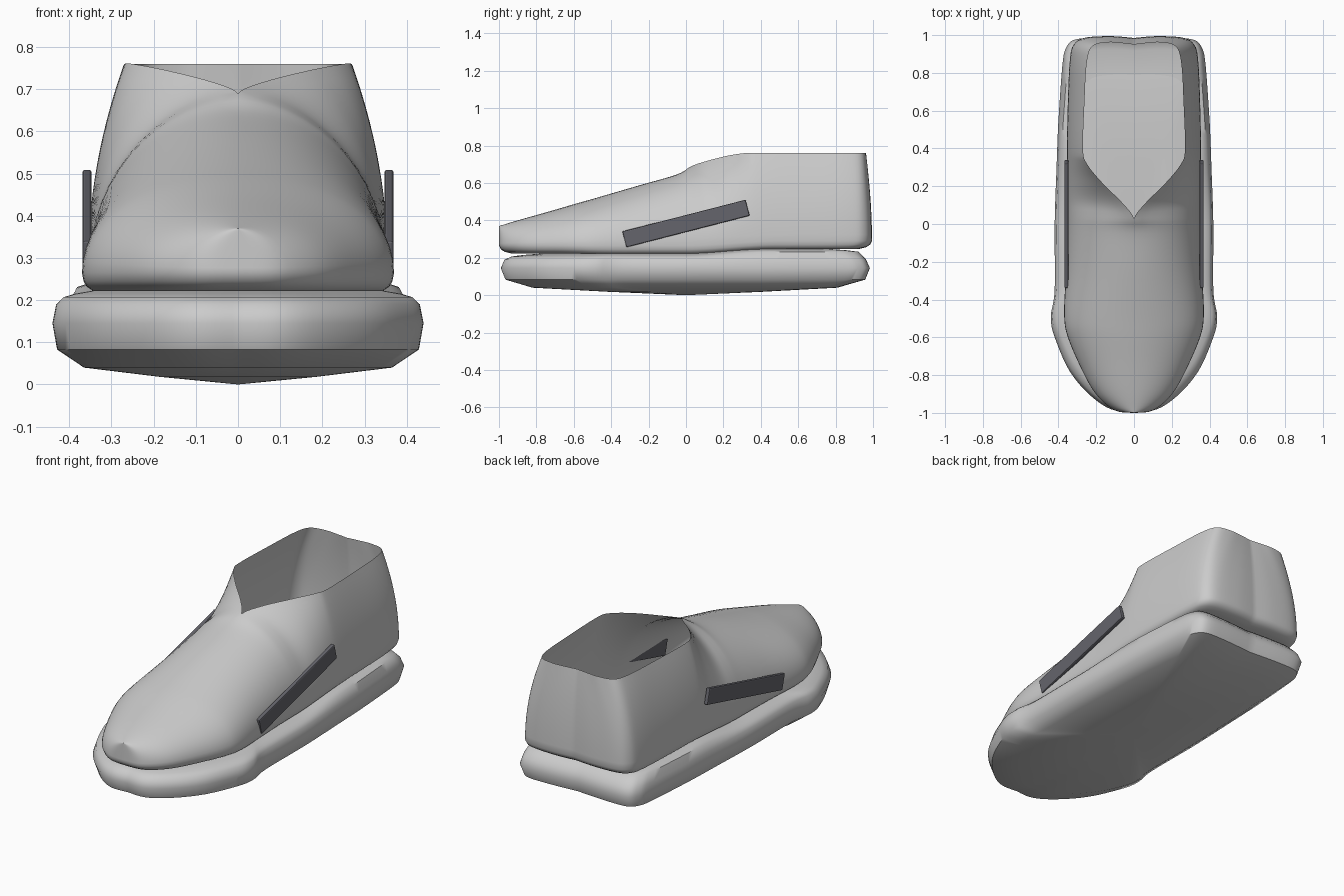
import bpy, math
from mathutils import Vector

if "Cube" in bpy.data.objects:
    bpy.data.objects.remove(bpy.data.objects["Cube"])


def spline(rows, sub):
    # Smooth a list of key rows with Catmull-Rom interpolation
    rows = [Vector(r) for r in rows]
    out = []
    for i in range(len(rows) - 1):
        p1, p2 = rows[i], rows[i + 1]
        p0, p3 = rows[max(i - 1, 0)], rows[min(i + 2, len(rows) - 1)]
        for j in range(sub):
            t = j / sub
            out.append(0.5 * (2 * p1 + (p2 - p0) * t + (2 * p0 - 5 * p1 + 4 * p2 - p3) * t * t
                              + (3 * p1 - p0 - 3 * p2 + p3) * t ** 3))
    out.append(rows[-1])
    return out


def ramp(v, a, b):
    t = min(max((v - a) / (b - a), 0), 1)
    return t * t * (3 - 2 * t)


def skew(x, y, z):
    # The heel and toe are slightly slanted to one side
    k = 0.12 * x * ramp(abs(y), 0.6, 0.92)
    return (x, y + math.copysign(k, y), z)


def loft(name, columns, angle):
    # Columns run round the half outline; mirror them and skin the closed loop
    left = [[(-x, y, z) for x, y, z in c] for c in columns[-2:0:-1]]
    cols = columns + left
    n, m = len(cols), len(cols[0])
    verts = [skew(*p) for c in cols for p in c]
    faces = [(i * m + j, (i + 1) % n * m + j, (i + 1) % n * m + j + 1, i * m + j + 1)
             for i in range(n) for j in range(m - 1)]
    me = bpy.data.meshes.new(name)
    me.from_pydata(verts, [], faces)
    ob = bpy.data.objects.new(name, me)
    bpy.context.collection.objects.link(ob)
    bpy.ops.object.select_all(action='DESELECT')
    ob.select_set(True)
    bpy.context.view_layer.objects.active = ob
    bpy.ops.object.mode_set(mode='EDIT')
    bpy.ops.mesh.select_all(action='SELECT')
    bpy.ops.mesh.remove_doubles(threshold=0.0005)
    bpy.ops.mesh.normals_make_consistent(inside=False)
    bpy.ops.object.mode_set(mode='OBJECT')
    bpy.ops.object.shade_smooth_by_angle(angle=math.radians(angle))
    return ob


# Sole: outline stacked in rings from the bottom point to the top pad
outline = spline([(0, -.985), (.10, -.975), (.20, -.91), (.34, -.76), (.42, -.6), (.44, -.49),
                  (.42, -.35), (.42, 0), (.41, .3), (.40, .55), (.38, .8), (.36, .89),
                  (.31, .94), (.18, .96), (0, .97)], 5)
rings = [(0, .0), (.42, .018), (.83, .04), (.975, .083), (1, .145), (.98, .19), (.94, .207),
         (.88, .215), (.75, .225), (.4, .235), (0, .24)]
columns = []
for x, y in outline:
    lift = .025 * ramp(y, 0, .5)
    columns.append([(x * s, y * s, z + (lift if z > .2 and s > 0 else 0)) for s, z in rings])
loft("sole", columns, 50)

# Upper: each station is base x, base y, top x, top y, top z, wall straightness
stations = spline([
    (0, -1, 0, -1, .37, 0), (.10, -.975, 0, -.985, .374, 0), (.20, -.88, 0, -.9, .40, 0),
    (.29, -.73, 0, -.74, .445, 0), (.35, -.6, 0, -.6, .486, 0), (.37, -.48, 0, -.48, .52, 0),
    (.36, -.25, 0, -.25, .587, 0), (.355, -.05, 0, -.05, .645, 0), (.355, .05, 0, .03, .69, .2),
    (.355, .12, .06, .11, .717, .6), (.355, .22, .17, .22, .745, .8), (.355, .32, .25, .32, .76, 1),
    (.355, .42, .27, .4, .76, 1), (.35, .65, .262, .65, .76, 1), (.34, .83, .25, .83, .76, 1),
    (.32, .91, .22, .915, .76, 1), (.26, .955, .14, .945, .76, 1), (.12, .98, .06, .95, .76, 1),
    (0, .985, 0, .95, .76, 1)], 5)
columns = []
STEPS = 14
for bx, by, tx, ty, tz, k in stations:
    tx = max(tx, 0)
    rear = .025 * ramp(by, 0, .5)
    zb = .265 + rear
    # Rolled lower edge
    col = [(bx * s, by * s, z + rear) for s, z in ((.8, .222), (.93, .222), (.97, .232), (.99, .245))]
    for j in range(STEPS + 1):
        a = math.pi / 2 * j / STEPS
        tf, tr = math.sin(a), j / STEPS
        t = tf * (1 - k) + tr * k
        off = math.cos(a) * (1 - k) + (1 - tr * tr) * k
        col.append((tx + (bx - tx) * off, ty + (by - ty) * off, zb + (tz - zb) * t))
    columns.append(col)
loft("upper", columns, 60)

# Side stripes
mat = bpy.data.materials.new("dark_grey")
mat.diffuse_color = (.13, .13, .15, 1)
mat.use_nodes = True
mat.node_tree.nodes["Principled BSDF"].inputs["Base Color"].default_value = mat.diffuse_color
for side, label in ((1, "right"), (-1, "left")):
    bpy.ops.mesh.primitive_cube_add(size=1, location=(side * .358, 0, .383),
                                    rotation=(math.radians(14.4), 0, 0))
    ob = bpy.context.object
    ob.name = label + "_stripe"
    ob.scale = (.022, .68, .088)
    bpy.ops.object.transform_apply(location=False, rotation=False, scale=True)
    bevel = ob.modifiers.new("bevel", 'BEVEL')
    bevel.width, bevel.segments = .006, 2
    ob.data.materials.append(mat)
